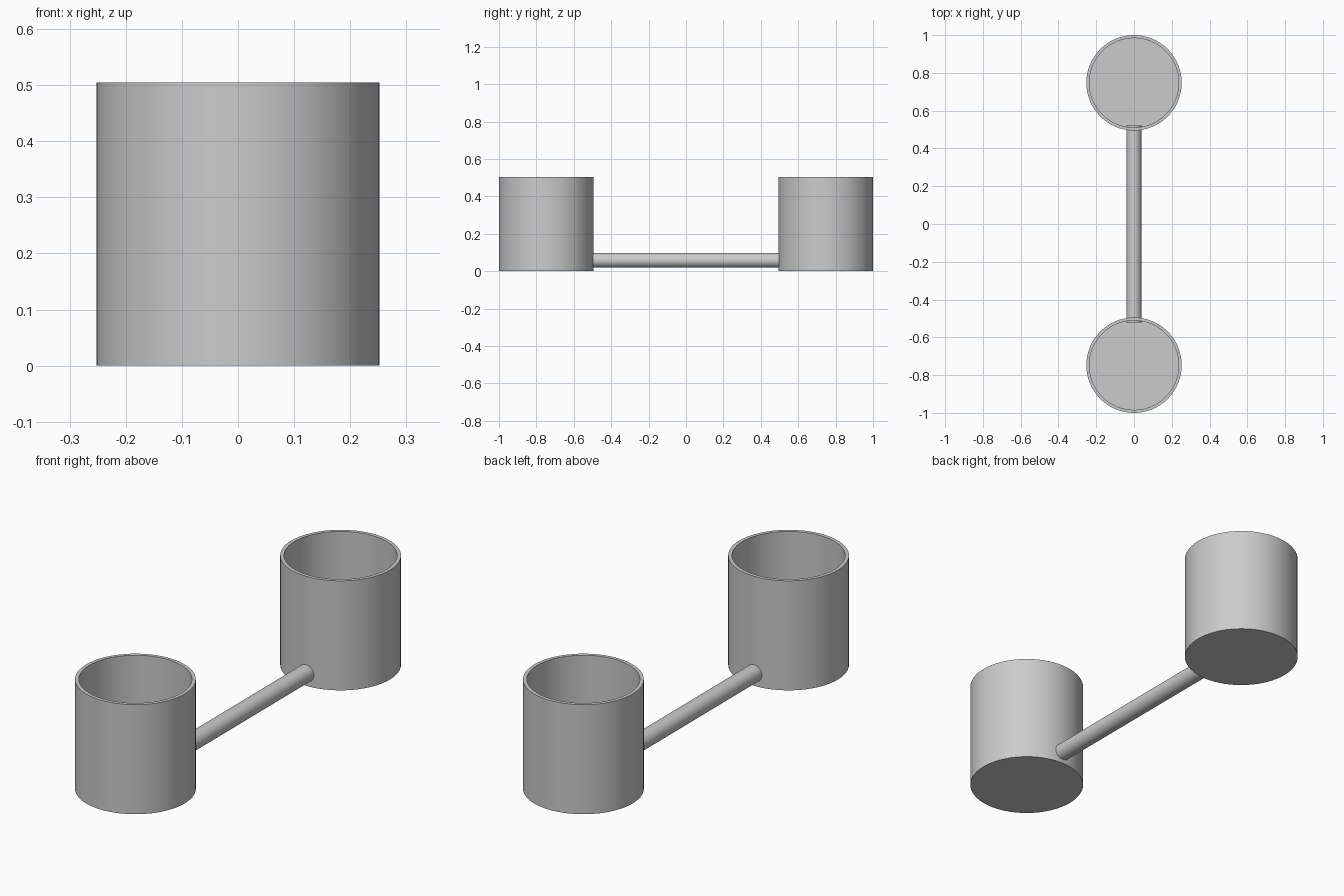
import bpy, bmesh, math
from mathutils import Matrix

if "Cube" in bpy.data.objects:
    bpy.data.objects.remove(bpy.data.objects["Cube"])

R, H, WALL, SIDES = 0.2525, 0.505, 0.016, 64


def finish(name, bm):
    bmesh.ops.recalc_face_normals(bm, faces=bm.faces)
    mesh = bpy.data.meshes.new(name)
    bm.to_mesh(mesh)
    bm.free()
    obj = bpy.data.objects.new(name, mesh)
    bpy.context.collection.objects.link(obj)
    bpy.ops.object.select_all(action='DESELECT')
    obj.select_set(True)
    bpy.context.view_layer.objects.active = obj
    bpy.ops.object.shade_smooth_by_angle(angle=math.radians(30))
    return obj


def cup(name, y):
    # Rings follow the outside up, over the rim and down the inside
    bm = bmesh.new()
    profile = [(R, 0), (R, H), (R - WALL, H), (R - WALL, WALL)]
    rings = []
    for r, z in profile:
        rings.append([bm.verts.new((r * math.cos(2 * math.pi * i / SIDES),
                                    y + r * math.sin(2 * math.pi * i / SIDES), z))
                      for i in range(SIDES)])
    for a, b in zip(rings, rings[1:]):
        for i in range(SIDES):
            j = (i + 1) % SIDES
            bm.faces.new((a[i], a[j], b[j], b[i]))
    bm.faces.new(rings[0])
    bm.faces.new(rings[-1])
    return finish(name, bm)


# Two open cups
for name, side in (("front_cup", -1), ("back_cup", 1)):
    cup(name, side * (1 - R))

# Connecting tube, ends just inside each cup wall
bm = bmesh.new()
bmesh.ops.create_cone(bm, cap_ends=True, segments=32, radius1=0.039, radius2=0.039,
                      depth=1.045, matrix=Matrix.Translation((0, 0, 0.058))
                      @ Matrix.Rotation(math.pi / 2, 4, 'X'))
finish("connecting_tube", bm)
